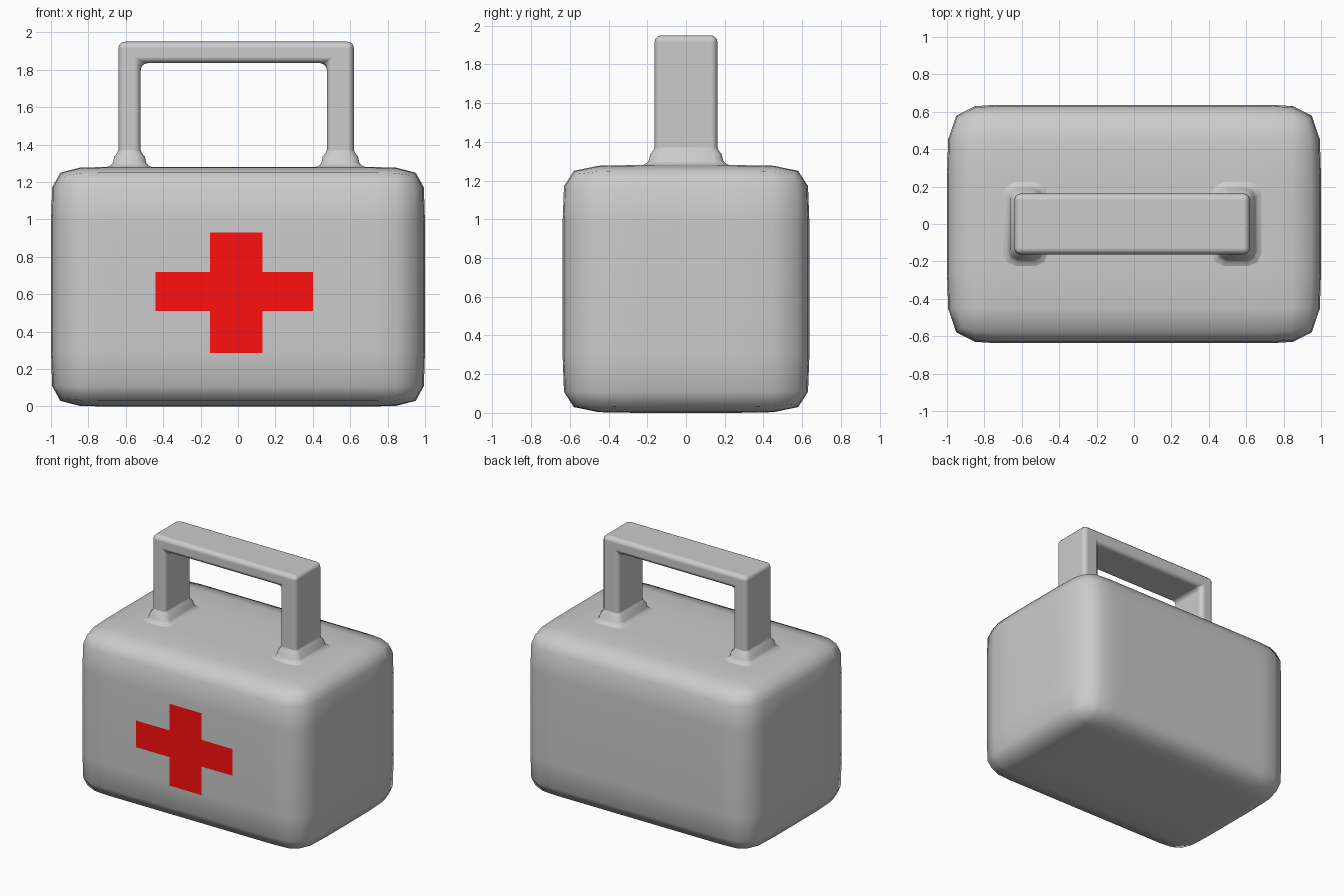
import bpy, bmesh
from mathutils import Vector

if "Cube" in bpy.data.objects:
    bpy.data.objects.remove(bpy.data.objects["Cube"])


def finish(bm, name, smooth=True):
    bmesh.ops.recalc_face_normals(bm, faces=bm.faces[:])
    me = bpy.data.meshes.new(name)
    bm.to_mesh(me)
    bm.free()
    ob = bpy.data.objects.new(name, me)
    bpy.context.collection.objects.link(ob)
    if smooth:
        me.polygons.foreach_set("use_smooth", [True] * len(me.polygons))
    return ob


def outline(bm, points, y):
    return bm.faces.new([bm.verts.new((x, y, z)) for x, z in points])


# Case body: box cage with support loops, softened by subdivision
bm = bmesh.new()
bmesh.ops.create_cube(bm, size=1)
for v in bm.verts:
    v.co = Vector((v.co.x * 2, v.co.y * 1.275, (v.co.z + 0.5) * 1.28))
cuts = {0: (-0.7, -0.58, 0.58, 0.7), 1: (-0.29, 0.29), 2: (0.18, 1.10)}
for axis, positions in cuts.items():
    for p in positions:
        co, no = Vector(), Vector()
        co[axis], no[axis] = p, 1
        bmesh.ops.bisect_plane(bm, geom=bm.verts[:] + bm.edges[:] + bm.faces[:],
                               plane_co=co, plane_no=no)
case = finish(bm, "case_body")
sub = case.modifiers.new("soft_edges", "SUBSURF")
sub.levels = sub.render_levels = 1

# Handle: upside-down U profile, extruded in depth, open at the feet
HALF_Y, FOOT_Z = 0.163, 1.36
legs = [(-0.64, -0.52), (0.475, 0.62)]
bm = bmesh.new()
face = outline(bm, [(-0.64, FOOT_Z), (-0.64, 1.95), (0.62, 1.95), (0.62, FOOT_Z),
                    (0.475, FOOT_Z), (0.475, 1.835), (-0.52, 1.835), (-0.52, FOOT_Z)], -HALF_Y)
ext = bmesh.ops.extrude_face_region(bm, geom=[face], use_keep_orig=True)
for g in ext["geom"]:
    if isinstance(g, bmesh.types.BMVert):
        g.co.y = HALF_Y
feet = [f for f in bm.faces if all(abs(v.co.z - FOOT_Z) < 1e-4 for v in f.verts)]
bmesh.ops.delete(bm, geom=feet, context='FACES_ONLY')
handle = finish(bm, "handle")
bev = handle.modifiers.new("round_edges", "BEVEL")
bev.width, bev.segments, bev.limit_method = 0.035, 3, 'ANGLE'
bev.harden_normals = True

# Collars: stacked chamfered rectangles flaring from each leg to the case top
steps = [(0.0, 1.37), (0.006, 1.355), (0.022, 1.335), (0.028, 1.305),
         (0.04, 1.289), (0.065, 1.278)]
for side, (x0, x1) in zip(("left", "right"), legs):
    bm = bmesh.new()
    rings = []
    for d, z in steps:
        a, b, h = x0 - d, x1 + d, HALF_Y + d
        c = 0.035 + d * 0.5
        k = c * 0.3
        ring = []
        for sx, sy, flip in ((1, 1, 0), (-1, 1, 1), (-1, -1, 0), (1, -1, 1)):
            x, y = (b if sx > 0 else a), sy * h
            corner = [(x, y - sy * c), (x - sx * k, y - sy * k), (x - sx * c, y)]
            ring += corner[::-1] if flip else corner
        rings.append([bm.verts.new((x, y, z)) for x, y in ring])
    for lo, hi in zip(rings, rings[1:]):
        n = len(lo)
        for i in range(n):
            bm.faces.new((lo[i], lo[(i + 1) % n], hi[(i + 1) % n], hi[i]))
    finish(bm, side + "_handle_collar")

# Red cross on the front
bm = bmesh.new()
outline(bm, [(-0.44, 0.51), (-0.15, 0.51), (-0.15, 0.285), (0.13, 0.285),
             (0.13, 0.51), (0.40, 0.51), (0.40, 0.72), (0.13, 0.72),
             (0.13, 0.93), (-0.15, 0.93), (-0.15, 0.72), (-0.44, 0.72)], -0.640)
bm.normal_update()
cross = finish(bm, "front_cross", smooth=False)
if cross.data.polygons[0].normal.y > 0:
    cross.data.flip_normals()
red = bpy.data.materials.new("red")
red.diffuse_color = (1.0, 0.005, 0.005, 1)
red.use_nodes = True
red.node_tree.nodes["Principled BSDF"].inputs["Base Color"].default_value = red.diffuse_color
cross.data.materials.append(red)
